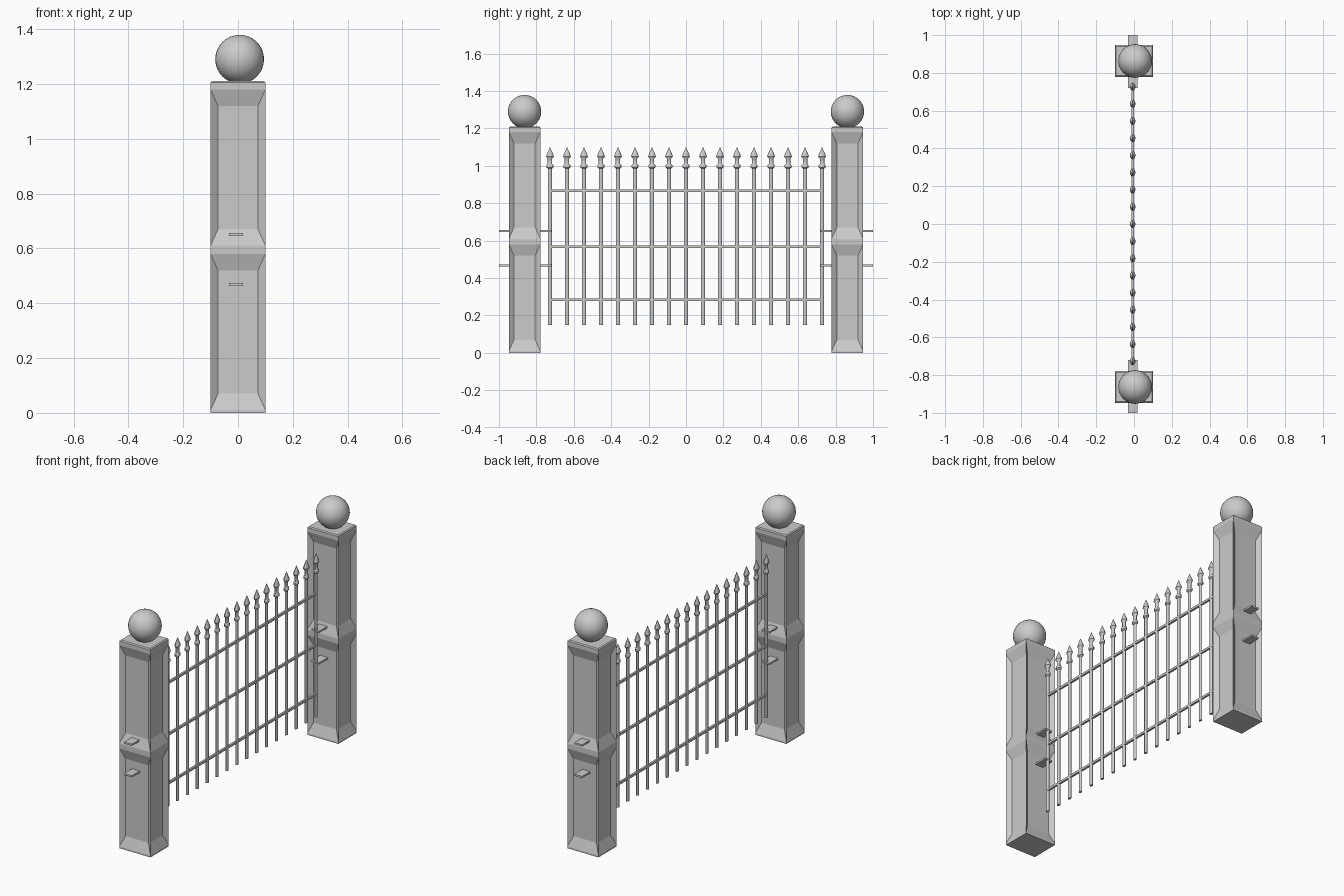
import bpy, bmesh, math

if "Cube" in bpy.data.objects:
    bpy.data.objects.remove(bpy.data.objects["Cube"])

POST_Y = 0.863      # distance of each post from the middle
GATE_X = -0.007     # plane of the ironwork


def add_object(name, bm, smooth=False):
    bmesh.ops.recalc_face_normals(bm, faces=bm.faces)
    mesh = bpy.data.meshes.new(name)
    bm.to_mesh(mesh)
    bm.free()
    ob = bpy.data.objects.new(name, mesh)
    bpy.context.collection.objects.link(ob)
    if smooth:
        bpy.ops.object.select_all(action='DESELECT')
        ob.select_set(True)
        bpy.context.view_layer.objects.active = ob
        bpy.ops.object.shade_smooth_by_angle(angle=math.radians(35))
    return ob


def loft(bm, rings):
    """Skin a list of point rings and cap both ends; returns side faces per level."""
    loops = [[bm.verts.new(p) for p in ring] for ring in rings]
    n = len(loops[0])
    levels = []
    for a, b in zip(loops, loops[1:]):
        levels.append([bm.faces.new((a[i], a[(i + 1) % n], b[(i + 1) % n], b[i]))
                       for i in range(n)])
    bm.faces.new(loops[0][::-1])
    bm.faces.new(loops[-1])
    return levels


def box(name, center, size):
    bm = bmesh.new()
    bmesh.ops.create_cube(bm, size=1)
    bmesh.ops.scale(bm, vec=size, verts=bm.verts)
    bmesh.ops.translate(bm, vec=center, verts=bm.verts)
    return add_object(name, bm)


def post(name, y):
    hx, hy = 0.1, 0.084
    levels = [(0, 0), (0.01, 0), (0.58, 0), (0.61, 0), (1.18, 0), (1.205, 0), (1.21, 0.006)]
    bm = bmesh.new()
    rings = [[(sx * (hx - b), y + sy * (hy - b), z)
              for sx, sy in ((-1, -1), (1, -1), (1, 1), (-1, 1))] for z, b in levels]
    sides = loft(bm, rings)
    bm.normal_update()
    # sunken panels with steep top and bottom slopes
    for k in (1, 3):
        faces = sides[k]
        bmesh.ops.inset_individual(bm, faces=faces, thickness=0.027, depth=-0.02,
                                   use_even_offset=True)
        mid = (levels[k][0] + levels[k + 1][0]) / 2
        for v in {v for f in faces for v in f.verts}:
            v.co.z += 0.033 if v.co.z < mid else -0.033
    return add_object(name, bm)


# posts, ball finials and hinge plates
for side, s in (("front", -1), ("back", 1)):
    post(side + "_post", s * POST_Y)
    bm = bmesh.new()
    bmesh.ops.create_uvsphere(bm, u_segments=32, v_segments=16, radius=0.089)
    bmesh.ops.translate(bm, vec=(0.006, s * POST_Y, 1.29), verts=bm.verts)
    add_object(side + "_ball", bm, smooth=True)
    for label, z in (("lower", 0.468), ("upper", 0.651)):
        box(f"{side}_{label}_plate", (GATE_X, s * 0.86, z), (0.05, 0.28, 0.01))

# horizontal rails
for label, z in (("bottom", 0.283), ("middle", 0.567), ("top", 0.867)):
    box(label + "_rail", (GATE_X, 0, z), (0.012, 1.46, 0.013))

# spear-topped pickets, slightly flattened front to back
PROFILE = [(0.011, 0.15), (0.011, 0.985), (0.019, 0.991), (0.019, 1.003), (0.012, 1.01),
           (0.012, 1.038), (0.021, 1.05), (0.019, 1.058), (0.010, 1.078), (0.001, 1.098)]
bm = bmesh.new()
for i in range(17):
    y = (i - 8) * 0.0909
    loft(bm, [[(GATE_X + 0.7 * r * math.cos(a), y + r * math.sin(a), z)
               for a in (math.tau * k / 12 for k in range(12))] for r, z in PROFILE])
add_object("pickets", bm, smooth=True)
